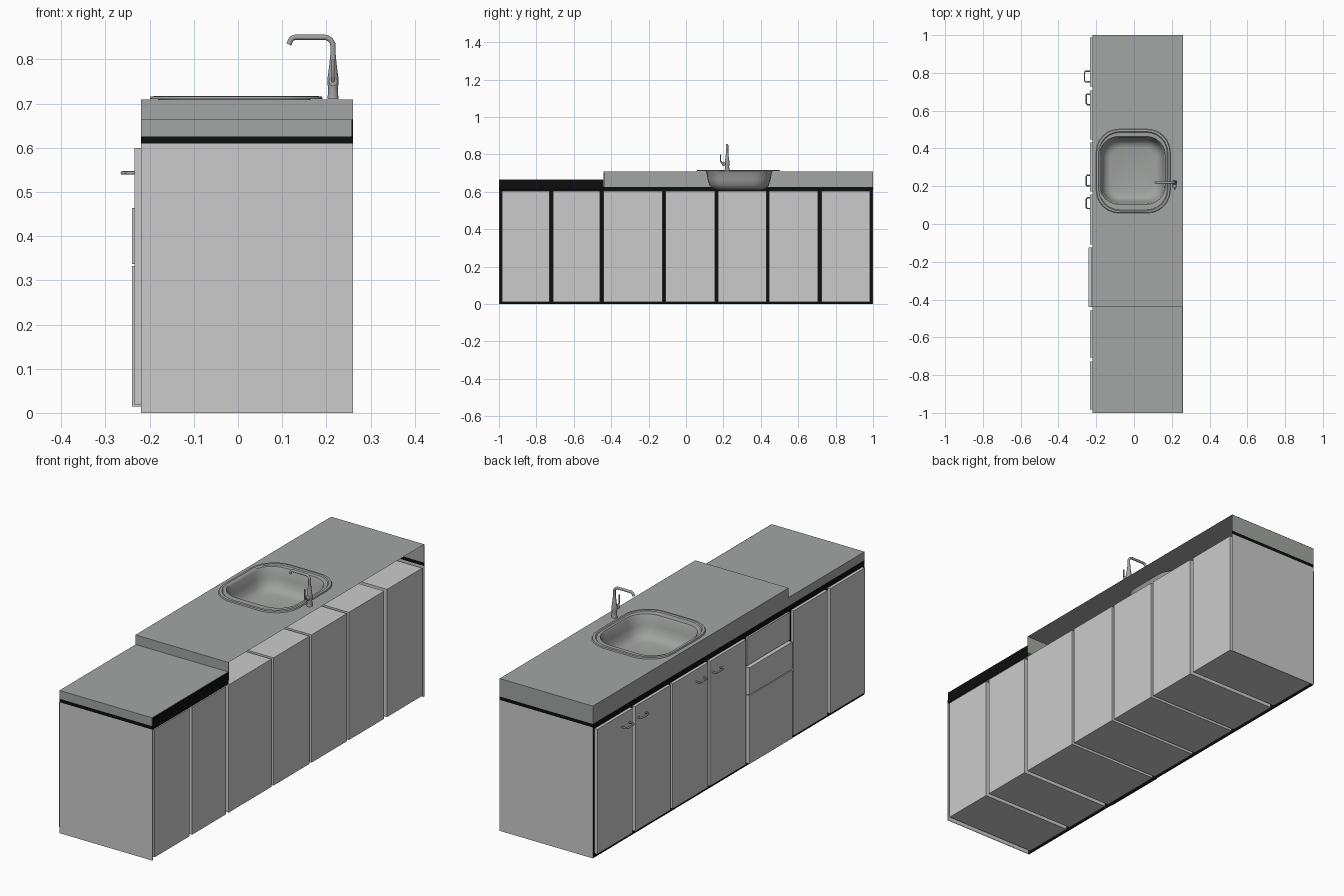
import bpy, bmesh, math
from mathutils import Vector

if "Cube" in bpy.data.objects:
    bpy.data.objects.remove(bpy.data.objects["Cube"])


def material(name, rgb):
    m = bpy.data.materials.new(name)
    m.diffuse_color = (*rgb, 1)
    m.use_nodes = True
    m.node_tree.nodes["Principled BSDF"].inputs["Base Color"].default_value = m.diffuse_color
    return m


CABINET = material("light grey cabinet", (0.60, 0.60, 0.60))
STONE = material("grey worktop", (0.365, 0.38, 0.37))
BLACK = material("black trim", (0.004, 0.004, 0.004))
STEEL = material("sink steel", (0.36, 0.37, 0.36))


def finish(name, bm, mat, smooth=False, recalc=True):
    if recalc:
        bmesh.ops.recalc_face_normals(bm, faces=bm.faces[:])
    me = bpy.data.meshes.new(name)
    bm.to_mesh(me)
    bm.free()
    me.materials.append(mat)
    ob = bpy.data.objects.new(name, me)
    bpy.context.collection.objects.link(ob)
    if smooth:
        bpy.ops.object.select_all(action='DESELECT')
        ob.select_set(True)
        bpy.context.view_layer.objects.active = ob
        bpy.ops.object.shade_smooth_by_angle(angle=math.radians(35))
    return ob


def box(name, x, y, z, mat):
    bm = bmesh.new()
    bmesh.ops.create_cube(bm, size=1)
    for v in bm.verts:
        v.co = [r[0] + (c + 0.5) * (r[1] - r[0]) for c, r in zip(v.co, (x, y, z))]
    return finish(name, bm, mat)


def rounded(cx, cy, hx, hy, r, z, seg=6):
    """Points of a rounded rectangle."""
    pts = []
    for i, (sx, sy) in enumerate(((1, 1), (-1, 1), (-1, -1), (1, -1))):
        for k in range(seg + 1):
            a = math.pi / 2 * (i + k / seg)
            pts.append((cx + sx * (hx - r) + r * math.cos(a),
                        cy + sy * (hy - r) + r * math.sin(a), z))
    return pts


def loft(name, rings, mat, cap_start=False, cap_end=True):
    bm = bmesh.new()
    vs = [[bm.verts.new(p) for p in ring] for ring in rings]
    n = len(vs[0])
    for a, b in zip(vs, vs[1:]):
        for i in range(n):
            bm.faces.new((a[i], a[(i + 1) % n], b[(i + 1) % n], b[i]))
    if cap_start:
        bm.faces.new(vs[0])
    if cap_end:
        bm.faces.new(vs[-1])
    return finish(name, bm, mat, smooth=True)


def tube(name, pts, radius, mat, res=4):
    cu = bpy.data.curves.new(name, 'CURVE')
    cu.dimensions = '3D'
    cu.bevel_depth = radius
    cu.bevel_resolution = res
    cu.use_fill_caps = True
    sp = cu.splines.new('POLY')
    sp.points.add(len(pts) - 1)
    for p, c in zip(sp.points, pts):
        p.co = (*c, 1)
    cu.materials.append(mat)
    ob = bpy.data.objects.new(name, cu)
    bpy.context.collection.objects.link(ob)
    return ob


X0, X1 = -0.22, 0.26

# Cabinet carcasses, end panels and the black front frame
COLUMNS = [(-0.985, -0.73), (-0.71, -0.46), (-0.44, -0.125), (-0.11, 0.155),
           (0.17, 0.43), (0.445, 0.705), (0.725, 0.985)]
for i, col in enumerate(COLUMNS):
    box(f"carcass_{i + 1}", (X0 + 0.006, X1), col, (0.01, 0.605), CABINET)
for s, nm in ((-1, "near"), (1, "far")):
    ys = sorted((s, s * 0.997))
    box(f"end_panel_{nm}", (X0, X1), ys, (0, 0.61), CABINET)
    box(f"end_strip_{nm}", (X0, X1), ys, (0.61, 0.626), BLACK)
box("front_frame", (X0, X0 + 0.004), (-0.997, 0.997), (0, 0.626), BLACK)

# Doors and the three drawers
for i, (a, b) in enumerate(COLUMNS):
    if i == 2:
        continue
    box(f"door_{i + 1}", (-0.234, X0), (a + 0.002, b + 0.002), (0.018, 0.60), CABINET)
a, b = COLUMNS[2]
box("top_drawer", (-0.228, X0), (a, b), (0.470, 0.60), CABINET)
box("middle_drawer", (-0.240, X0), (a, b), (0.337, 0.464), CABINET)
box("bottom_drawer", (-0.240, X0), (a, b), (0.015, 0.333), CABINET)

# Bar handles
for i, (y, out) in enumerate(((0.78, -0.262), (0.66, -0.253), (0.23, -0.253), (0.11, -0.253))):
    h = 0.028
    tube(f"handle_{i + 1}", [(-0.232, y - h, 0.543), (out + 0.005, y - h, 0.543),
                             (out, y - h + 0.006, 0.543), (out, y + h - 0.006, 0.543),
                             (out + 0.005, y + h, 0.543), (-0.232, y + h, 0.543)],
         0.004, STEEL, 2)

# Low worktop with its black back edge
box("low_worktop", (X0, X1 - 0.003), (-1, -0.44), (0.626, 0.665), STONE)
box("low_back_edge", (X1 - 0.003, X1), (-0.997, -0.44), (0.61, 0.664), BLACK)

# High worktop: thin shell, open at the back, with a hole for the sink
CX, CY = -0.008, 0.284
bm = bmesh.new()
loops = ([(X0, -0.44, 0.71), (X1, -0.44, 0.71), (X1, 1, 0.71), (X0, 1, 0.71)],
         rounded(CX, CY, 0.178, 0.187, 0.10, 0.71))
edges = []
for loop in loops:
    vs = [bm.verts.new(p) for p in loop]
    edges += [bm.edges.new((vs[i], vs[(i + 1) % len(vs)])) for i in range(len(vs))]
bmesh.ops.triangle_fill(bm, edges=edges, use_beauty=True, normal=(0, 0, 1))
finish("high_worktop_top", bm, STONE)
box("high_worktop_front", (X0, X0 + 0.003), (-0.44, 1), (0.626, 0.7095), STONE)
box("high_worktop_far_end", (X0, X1), (0.997, 1), (0.626, 0.7095), STONE)
box("high_worktop_step", (X0, X1), (-0.44, -0.437), (0.626, 0.7095), STONE)

# Sink: raised rim flowing into a rounded bowl
RX, RY = -0.004, 0.280
loft("sink", [
    rounded(RX, RY, 0.196, 0.222, 0.12, 0.710),
    rounded(RX, RY, 0.194, 0.220, 0.12, 0.716),
    rounded(RX, RY, 0.184, 0.210, 0.115, 0.717),
    rounded(RX, RY, 0.180, 0.205, 0.11, 0.713),
    rounded(CX, CY, 0.174, 0.180, 0.10, 0.712),
    rounded(CX, CY, 0.169, 0.175, 0.095, 0.704),
    rounded(CX, CY, 0.163, 0.168, 0.09, 0.665),
    rounded(CX, CY, 0.154, 0.159, 0.085, 0.635),
    rounded(CX, CY, 0.138, 0.143, 0.075, 0.617),
    rounded(CX, CY, 0.115, 0.120, 0.06, 0.610),
], STEEL)

# Tap: turned body, bent spout and side lever
FX, FY = 0.215, 0.22


def circle(r, z, n=20):
    return [(FX + r * math.cos(2 * math.pi * i / n), FY + r * math.sin(2 * math.pi * i / n), z)
            for i in range(n)]


loft("tap_body", [circle(r, z) for r, z in (
    (0.013, 0.71), (0.012, 0.716), (0.011, 0.735), (0.0125, 0.745), (0.0125, 0.757),
    (0.010, 0.775), (0.007, 0.80), (0.0065, 0.81))], STEEL, cap_start=True)

path = [(FX, FY, 0.80)]
for k in range(7):  # upper bend
    t = math.pi / 2 * k / 6
    path.append((FX - 0.02 * (1 - math.cos(t)), FY, 0.83 + 0.02 * math.sin(t)))
for k in range(6):  # outlet bend
    t = math.radians(65) * k / 5
    path.append((0.13 - 0.012 * math.sin(t), FY, 0.85 - 0.012 * (1 - math.cos(t))))
path.append((0.115, FY, 0.834))
tube("tap_spout", path, 0.006, STEEL)
tube("tap_lever_hub", [(FX, FY, 0.75), (FX, FY - 0.028, 0.75)], 0.010, STEEL)
tube("tap_lever", [(FX, FY - 0.026, 0.75), (FX, FY - 0.036, 0.765), (FX, FY - 0.036, 0.80)],
     0.0035, STEEL, 2)
